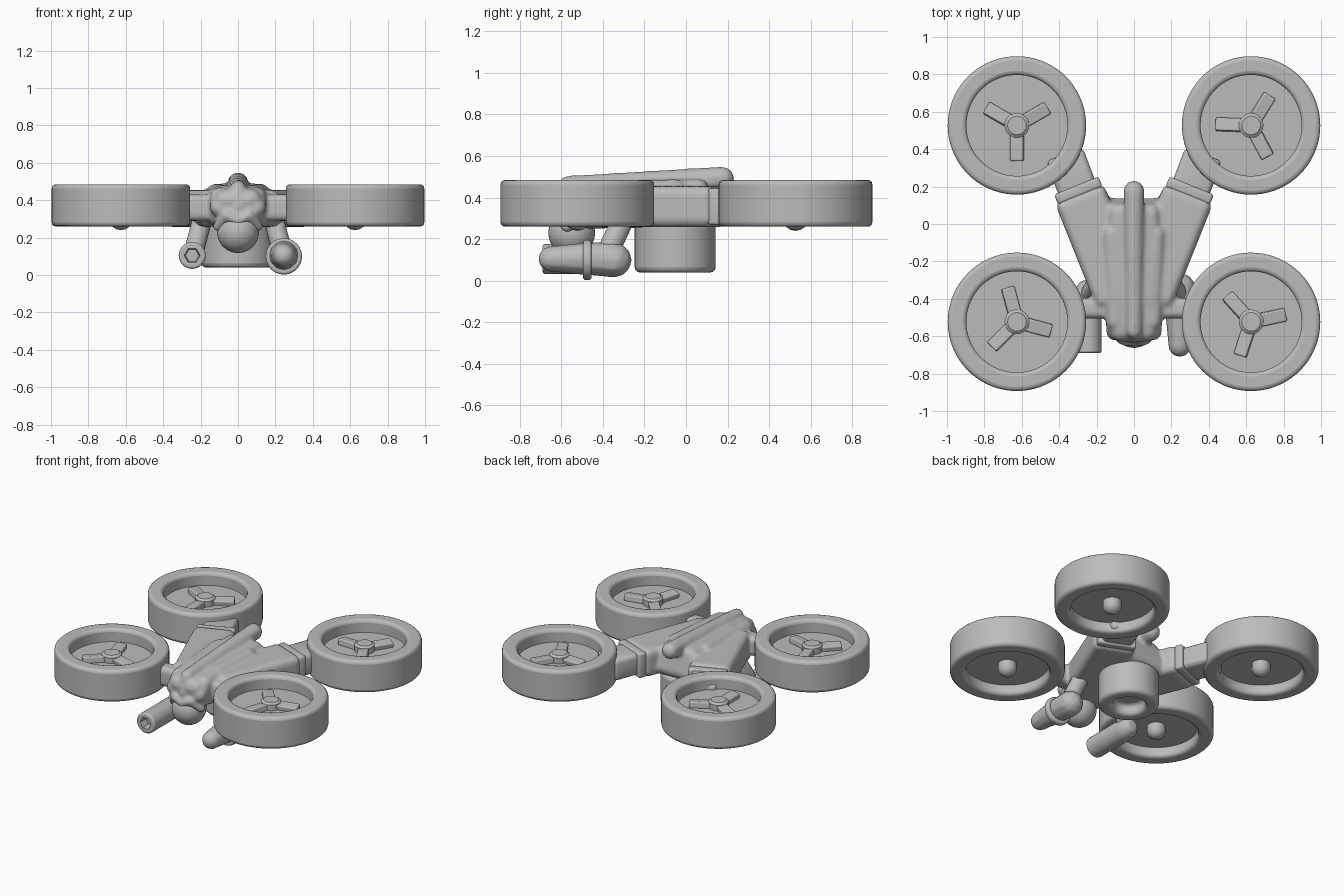
import bpy, bmesh, math
from mathutils import Matrix, Vector

if "Cube" in bpy.data.objects:
    bpy.data.objects.remove(bpy.data.objects["Cube"])

GREY = (0.5, 0.5, 0.5, 1)
grey = bpy.data.materials.new("plain_grey")
grey.use_nodes = True
grey.diffuse_color = GREY
grey.node_tree.nodes["Principled BSDF"].inputs["Base Color"].default_value = GREY


def finish(name, bm, bevel=0, angle=35):
    bmesh.ops.recalc_face_normals(bm, faces=bm.faces)
    for f in bm.faces:
        f.smooth = True
    mesh = bpy.data.meshes.new(name)
    bm.to_mesh(mesh)
    bm.free()
    mesh.set_sharp_from_angle(angle=math.radians(angle))
    mesh.materials.append(grey)
    ob = bpy.data.objects.new(name, mesh)
    bpy.context.scene.collection.objects.link(ob)
    if bevel:
        mod = ob.modifiers.new("rounded_edges", "BEVEL")
        mod.width = bevel
        mod.segments = 3
        mod.limit_method = "ANGLE"
        mod.angle_limit = math.radians(40)
    return ob


def lathe(name, profile, loc, bevel=0, forward=False, sides=64):
    """Spin an (r, z) profile; forward turns its axis towards -y."""
    bm = bmesh.new()
    verts = [bm.verts.new((r, 0, z)) for r, z in profile]
    edges = [bm.edges.new(p) for p in zip(verts, verts[1:])]
    bmesh.ops.spin(bm, geom=verts + edges, axis=(0, 0, 1), cent=(0, 0, 0),
                   steps=sides, angle=math.tau, use_duplicate=False)
    bmesh.ops.remove_doubles(bm, verts=bm.verts, dist=0.0005)
    ob = finish(name, bm, bevel)
    ob.location = loc
    if forward:
        ob.rotation_euler.x = math.pi / 2
    return ob


tmp = bmesh.new()
bmesh.ops.create_icosphere(tmp, subdivisions=2, radius=1)
DIRS = [v.co.copy() for v in tmp.verts]
tmp.free()


def add_hull(target, balls):
    """Add the convex skin around a set of (x, y, z, r) balls."""
    bm = bmesh.new()
    for x, y, z, r in balls:
        for d in DIRS:
            bm.verts.new(Vector((x, y, z)) + d * r)
    bmesh.ops.convex_hull(bm, input=bm.verts)
    loose = [v for v in bm.verts if not v.link_faces]
    bmesh.ops.delete(bm, geom=loose, context="VERTS")
    bmesh.ops.recalc_face_normals(bm, faces=bm.faces)
    mesh = bpy.data.meshes.new("piece")
    bm.to_mesh(mesh)
    bm.free()
    target.from_mesh(mesh)
    bpy.data.meshes.remove(mesh)


def both(balls):
    return balls + [(-x, y, z, r) for x, y, z, r in balls]


def beam(side, start, end, half, low, high, r):
    """Rounded box between two plan points."""
    a, b = Vector(start), Vector(end)
    d = (b - a).normalized()
    across = Vector((d.y, -d.x)) * (half - r)
    return [(side * (p + across * s).x, (p + across * s).y, z, r)
            for p in (a, b) for s in (-1, 1) for z in (low + r, high - r)]


def blend(ob, voxel, rounds):
    mod = ob.modifiers.new("blend", "REMESH")
    mod.mode = "VOXEL"
    mod.voxel_size = voxel
    mod.use_smooth_shade = True
    soft = ob.modifiers.new("soften", "SMOOTH")
    soft.factor = 0.5
    soft.iterations = rounds


# Fuselage: core, spine, shoulders, wing roots and brow blended into one skin
bm = bmesh.new()
add_hull(bm, both([(.07, -.57, .40, .06), (.06, -.55, .31, .06),
                   (.13, -.40, .32, .06), (.10, -.38, .42, .06),
                   (.12, .08, .32, .06), (.09, .06, .44, .05)]))
add_hull(bm, [(0, -.57, .46, .045), (0, .175, .492, .058)])
add_hull(bm, [(0, -.57, .46, .045), (0, -.60, .36, .04)])
for s in (-1, 1):
    add_hull(bm, [(s * .10, -.575, .36, .05), (s * .10, -.52, .42, .05), (s * .12, -.05, .44, .05)])
    add_hull(bm, beam(s, (.08, -.37), (.28, .13), .14, .258, .455, .04))
    add_hull(bm, beam(s, (.10, -.45), (.28, -.45), .055, .29, .43, .03))
    add_hull(bm, [(0, -.625, .29, .03), (s * .06, -.62, .32, .03)])
    add_hull(bm, [(s * .06, -.62, .32, .03), (s * .105, -.57, .26, .03)])
blend(finish("fuselage", bm), .011, 6)

# Camera ball under the nose
lathe("camera_ball", [(.112 * math.sin(a), -.112 * math.cos(a))
                      for a in [math.pi * i / 20 for i in range(21)]], (0, -.55, .23))

# Rear arms with collars
for s, side in ((1, "left"), (-1, "right")):
    bm = bmesh.new()
    add_hull(bm, beam(s, (.27, .10), (.362, .345), .105, .28, .435, .03))
    finish(side + "_rear_arm", bm)
    bm = bmesh.new()
    add_hull(bm, beam(s, (.292, .165), (.303, .192), .128, .268, .445, .015))
    finish(side + "_arm_collar", bm)

# Ducted rotors
RING = [(.27, .26), (.37, .26), (.37, .485), (.27, .485), (.27, .26)]
DISC = [(0, .33), (.28, .33), (.28, .395), (0, .395)]
DOME = [(0, .24), (.025, .245), (.047, .26), (.06, .285), (.06, .34)]
HUB = [(.066, .38), (.066, .435), (.05, .447), (0, .447)]
ROTORS = [("front_left", 1, -1, 12), ("front_right", -1, -1, 105),
          ("rear_left", 1, 1, 58), ("rear_right", -1, 1, 30)]
for name, sx, sy, turn in ROTORS:
    loc = (sx * .626, sy * .525 + .002, 0)
    lathe(name + "_duct", RING, loc, .022, sides=72)
    lathe(name + "_duct_floor", DISC, loc)
    lathe(name + "_lower_dome", DOME, loc, sides=32)
    lathe(name + "_hub", HUB, loc, sides=24)
    bm = bmesh.new()
    for k in range(3):
        m = (Matrix.Rotation(math.radians(turn + 120 * k), 4, "Z")
             @ Matrix.Translation((.115, 0, .41))
             @ Matrix.Rotation(math.radians(8), 4, "X")
             @ Matrix.Diagonal((.15, .07, .045, 1)))
        bmesh.ops.create_cube(bm, size=1, matrix=m)
    finish(name + "_blades", bm, .008).location = loc

# Belly canister with an open bottom
lathe("belly_canister", [(0, .28), (.195, .28), (.195, .04), (.105, .04), (.105, .11), (0, .11)],
      (0, -.052, 0), .025)

# Right gun: hollow barrel with a six-sided bore
lathe("right_barrel", [(0, -.10), (.04, -.095), (.066, -.06), (.072, 0), (.072, .29), (.042, .29)],
      (-.245, -.4, .105), .012, True, 32)
lathe("right_bore", [(.05, .289), (.042, .289), (.036, .23), (0, .23)],
      (-.245, -.4, .105), 0, True, 6)

# Left gun: rounded tapered nose, ring and bulb
bm = bmesh.new()
add_hull(bm, [(.245, -.65, .105, .062), (.245, -.47, .105, .08)])
add_hull(bm, [(.245, -.45, .105, .08), (.245, -.345, .1, .085)])
blend(finish("left_pod", bm), .009, 4)
lathe("left_pod_ring", [(.06, -.02), (.097, -.02), (.097, .02), (.06, .02), (.06, -.02)],
      (.245, -.475, .1), .012, True, 40)

# Gun struts
for s, side in ((1, "left"), (-1, "right")):
    bm = bmesh.new()
    add_hull(bm, [(s * .19, -.30, .30, .055), (s * .235, -.38, .13, .055)])
    finish(side + "_gun_strut", bm)
